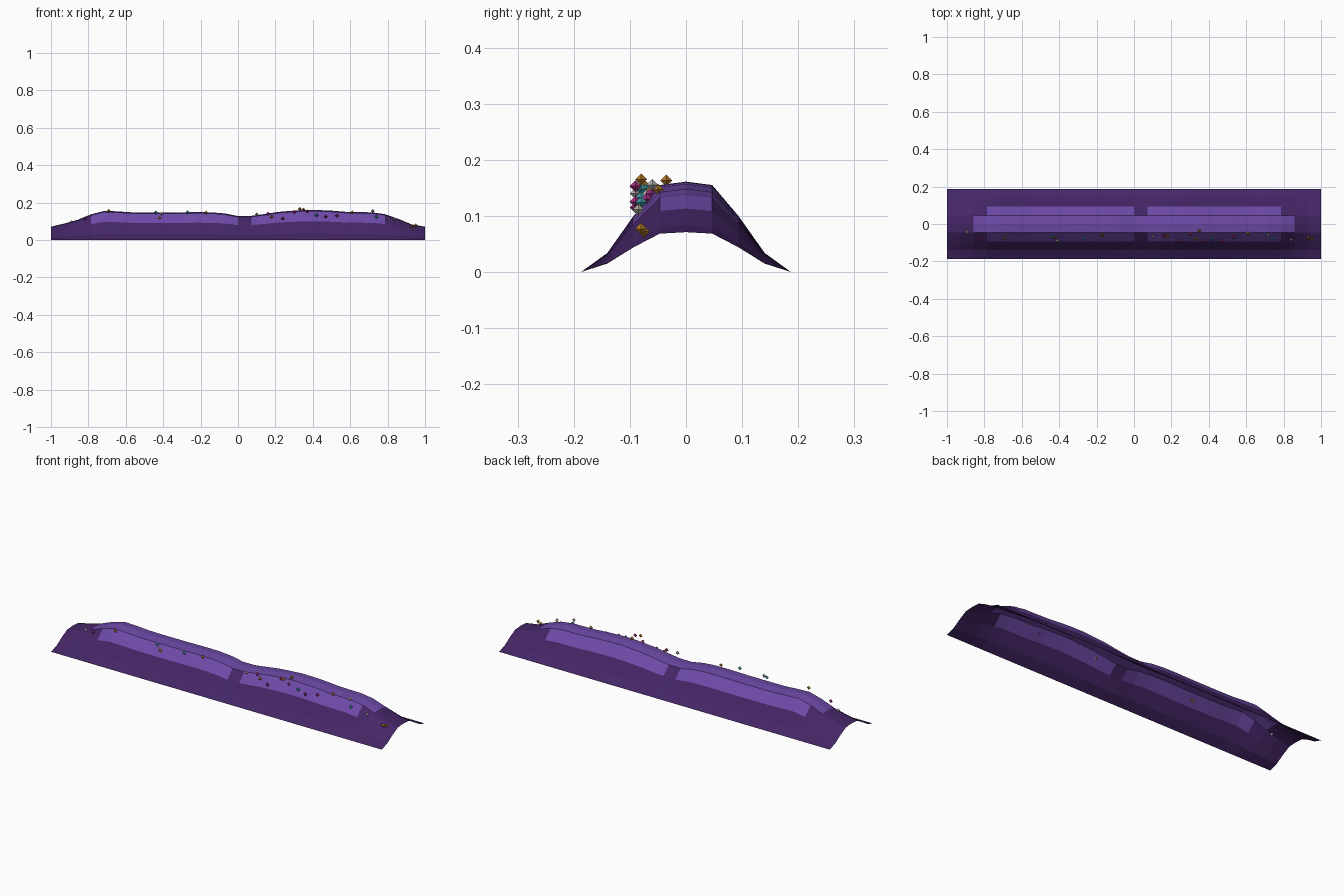
import bpy, bmesh

if "Cube" in bpy.data.objects:
    bpy.data.objects.remove(bpy.data.objects["Cube"])


def material(name, rgb):
    m = bpy.data.materials.new(name)
    m.diffuse_color = (*rgb, 1)
    m.use_nodes = True
    m.node_tree.nodes["Principled BSDF"].inputs["Base Color"].default_value = m.diffuse_color
    return m


dark = material("dark_purple", (0.058, 0.019, 0.132))
light = material("light_purple", (0.155, 0.068, 0.39))
GEM_COLOURS = {
    "gold": material("gold", (0.45, 0.19, 0.02)),
    "magenta": material("magenta", (0.38, 0.03, 0.22)),
    "teal": material("teal", (0.05, 0.33, 0.38)),
    "pale": material("pale_grey", (0.45, 0.42, 0.4)),
}


def add_object(name, bm, mats):
    me = bpy.data.meshes.new(name)
    bm.to_mesh(me)
    bm.free()
    for m in mats:
        me.materials.append(m)
    ob = bpy.data.objects.new(name, me)
    bpy.context.collection.objects.link(ob)
    return ob


# Ridge: an arched sheet, 28 strips long and 8 strips wide
CREST = [.071, .088, .108, .137, .156, .153, .148, .147, .147, .147,
         .148, .149, .148, .142, .128, .129, .139, .150, .156, .161,
         .160, .157, .151, .149, .148, .138, .113, .083, .071]
ARCH = [0, .21, .62, .962, 1, .962, .62, .21, 0]
WIDTH = 0.187
bm = bmesh.new()
grid = [[bm.verts.new((-1 + i / 14, WIDTH * (j - 4) / 4, h * a))
         for j, a in enumerate(ARCH)] for i, h in enumerate(CREST)]
for i in range(28):
    for j in range(8):
        f = bm.faces.new((grid[i][j], grid[i + 1][j],
                          grid[i + 1][j + 1], grid[i][j + 1]))
        # Light crest band, and shoulder bands with a gap at the saddle
        crest = j in (3, 4) and 2 <= i <= 25
        shoulder = j in (2, 5) and 3 <= i <= 24 and i != 14
        f.material_index = int(crest or shoulder)
add_object("ridge", bm, [dark, light])

# Small floating gems along the front of the ridge
GEMS = {
    "gold": [(.33, -.08, .165), (.35, -.035, .163), (-.69, -.075, .155),
             (-.42, -.07, .116), (.18, -.068, .124), (.61, -.05, .147),
             (.95, -.08, .077), (.93, -.075, .072), (-.17, -.06, .146)],
    "magenta": [(.37, -.09, .153), (.30, -.055, .15), (.47, -.09, .125),
                (.16, -.062, .14), (.24, -.09, .115), (-.82, -.08, .115),
                (.53, -.07, .13)],
    "teal": [(-.27, -.08, .148), (.42, -.08, .133), (.74, -.08, .124),
             (-.44, -.07, .147)],
    "pale": [(-.41, -.09, .14), (.10, -.07, .137), (.72, -.06, .155),
             (.84, -.085, .111), (-.89, -.045, .096)],
}
R = 0.0105
for colour, spots in GEMS.items():
    bm = bmesh.new()
    for x, y, z in spots:
        top, bottom = (bm.verts.new((x, y, z + s * R)) for s in (1, -1))
        ring = [bm.verts.new((x + R * dx, y + R * dy, z))
                for dx, dy in ((1, 0), (0, 1), (-1, 0), (0, -1))]
        for k in range(4):
            a, b = ring[k], ring[(k + 1) % 4]
            bm.faces.new((a, b, top))
            bm.faces.new((b, a, bottom))
    add_object(colour + "_gems", bm, [GEM_COLOURS[colour]])
